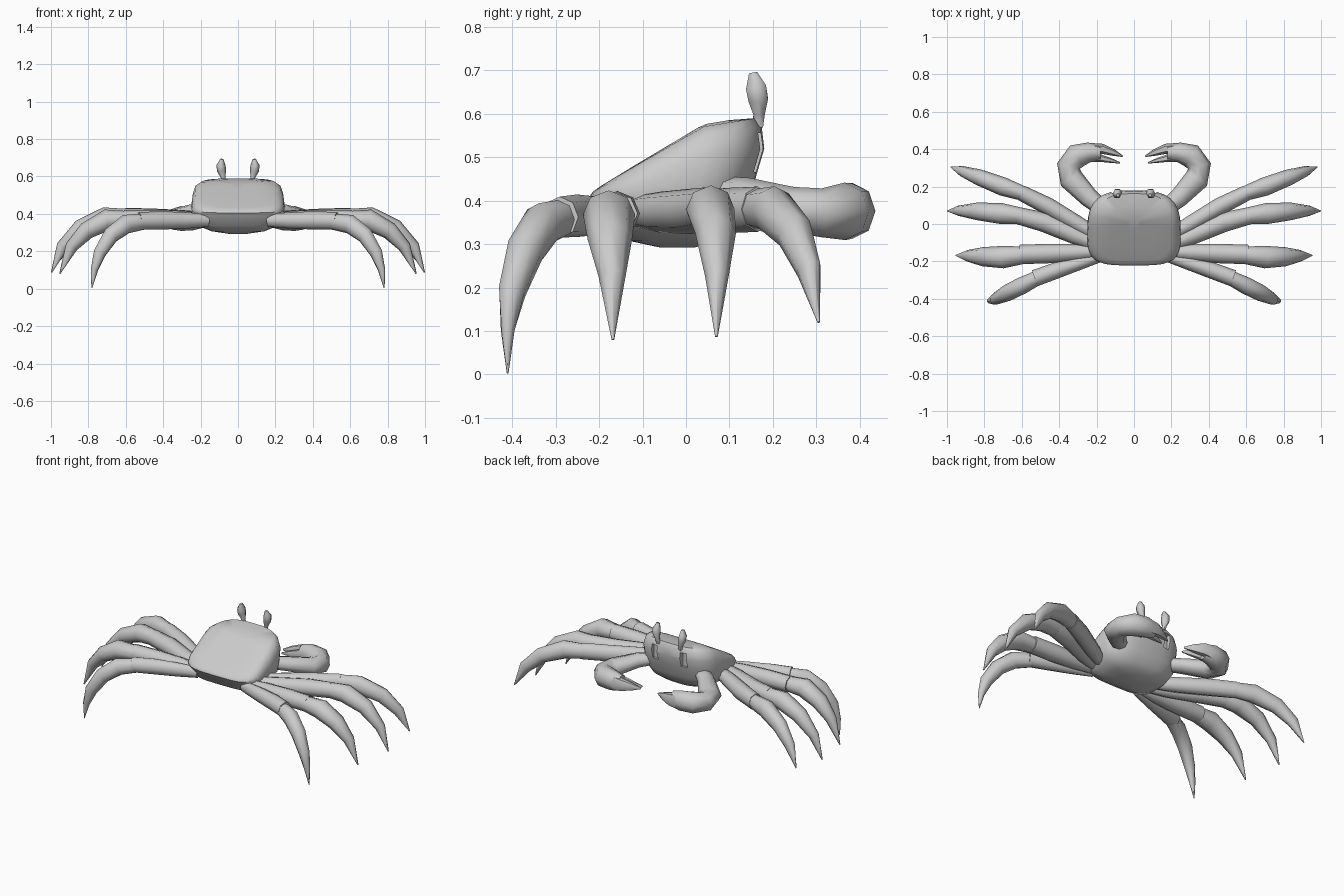
import bpy, bmesh, math
from mathutils import Vector

grey = bpy.data.materials.new("shell grey")
grey.diffuse_color = (0.6, 0.6, 0.6, 1)


def finish(name, bm, mirror=True, angle=62):
    """Turn a bmesh into a shaded object, mirrored across x when paired."""
    bmesh.ops.recalc_face_normals(bm, faces=bm.faces)
    me = bpy.data.meshes.new(name)
    bm.to_mesh(me)
    bm.free()
    me.materials.append(grey)
    ob = bpy.data.objects.new(name, me)
    bpy.context.collection.objects.link(ob)
    bpy.ops.object.select_all(action='DESELECT')
    ob.select_set(True)
    bpy.context.view_layer.objects.active = ob
    if mirror:
        ob.modifiers.new("Mirror", 'MIRROR').use_mirror_merge = False
    bpy.ops.object.shade_smooth_by_angle(angle=math.radians(angle))
    return ob


def skin(bm, rings):
    """Bridge closed rings of equal count and cap both ends."""
    n = len(rings[0])
    for a, b in zip(rings, rings[1:]):
        for i in range(n):
            j = (i + 1) % n
            bm.faces.new((a[i], a[j], b[j], b[i]))
    bm.faces.new(rings[0])
    bm.faces.new(rings[-1])


def limb(name, stations, sides=8, up=(0, 0, 1)):
    """Tapered tube; each station is x, y, z, side radius, upright radius."""
    bm = bmesh.new()
    pts = [Vector(s[:3]) for s in stations]
    rings = []
    for k, s in enumerate(stations):
        t = (pts[min(k + 1, len(pts) - 1)] - pts[max(k - 1, 0)]).normalized()
        side = t.cross(Vector(up)).normalized()
        top = side.cross(t)
        ring = []
        for i in range(sides):
            a = 2 * math.pi * i / sides
            ring.append(bm.verts.new(pts[k] + side * math.cos(a) * s[3] + top * math.sin(a) * s[4]))
        rings.append(ring)
    skin(bm, rings)
    return finish(name, bm)


def shell_top(y):
    """Height of the sloping back along y."""
    if y < 0.04:
        return 0.42 + (y + 0.22) * 0.155 / 0.26
    return 0.575 + (y - 0.04) * 0.02 / 0.12


# Body: rounded rectangular rings. half width, rear y, front y, height
# (belly rings have an absolute height, upper rings a share of the back slope)
def body_ring(bm, hw, y0, y1, h, upper, n=32):
    ring = []
    for i in range(n):
        a = 2 * math.pi * i / n
        c, s = math.cos(a), math.sin(a)
        e = 0.68 if s > 0 else 0.52     # squarer corners at the rear
        x = hw * math.copysign(abs(c) ** e, c)
        y = (y0 + y1) / 2 + (y1 - y0) / 2 * math.copysign(abs(s) ** e, s)
        z = 0.40 + h * (shell_top(y) - 0.40) if upper else h
        ring.append(bm.verts.new((x, y, z)))
    return ring


bm = bmesh.new()
skin(bm, [body_ring(bm, *r) for r in (
    (0.04, -0.06, 0.02, 0.292, False),
    (0.14, -0.13, 0.08, 0.307, False),
    (0.21, -0.18, 0.115, 0.335, False),
    (0.245, -0.21, 0.145, 0.39, False),
    (0.25, -0.222, 0.162, 0.3, True),
    (0.245, -0.22, 0.18, 0.6, True),
    (0.23, -0.214, 0.174, 0.86, True),
    (0.20, -0.195, 0.163, 0.97, True),
    (0.12, -0.12, 0.10, 1.0, True),
    (0.03, -0.03, 0.03, 1.0, True))])
body = finish("body", bm, mirror=False, angle=45)

# Shallow upright sockets in the face, below the eyes
for sx in (-1, 1):
    bpy.ops.mesh.primitive_cube_add(size=1, location=(sx * 0.1, 0.18, 0.51))
    cutter = bpy.context.object
    cutter.name = "socket_cutter"
    cutter.scale = (0.04, 0.07, 0.09)
    cutter.hide_render = True
    cutter.data.materials.append(grey)
    mod = body.modifiers.new("Socket", 'BOOLEAN')
    mod.operation = 'DIFFERENCE'
    mod.object = cutter
    bpy.context.view_layer.objects.active = body
    bpy.ops.object.modifier_apply(modifier=mod.name)
    bpy.data.objects.remove(cutter)
bpy.ops.object.select_all(action='DESELECT')
body.select_set(True)
bpy.ops.object.shade_smooth_by_angle(angle=math.radians(45))

# Eyes on short stalks
limb("eye", [
    (0.076, 0.165, 0.57, 0.013, 0.014),
    (0.08, 0.168, 0.598, 0.013, 0.015),
    (0.088, 0.166, 0.632, 0.025, 0.026),
    (0.091, 0.161, 0.66, 0.024, 0.027),
    (0.086, 0.154, 0.693, 0.009, 0.011)], sides=6, up=(0, 1, 0))

# Walking legs: upper and lower segments, front pair to rear pair
limb("front_leg_upper", [
    (0.18, -0.07, 0.375, 0.032, 0.035),
    (0.30, 0.00, 0.375, 0.043, 0.046),
    (0.46, 0.095, 0.377, 0.047, 0.052),
    (0.60, 0.165, 0.38, 0.042, 0.052)])
limb("front_leg_lower", [
    (0.57, 0.155, 0.38, 0.037, 0.046),
    (0.70, 0.20, 0.378, 0.05, 0.056),
    (0.83, 0.25, 0.325, 0.043, 0.047),
    (0.92, 0.283, 0.24, 0.028, 0.036),
    (0.98, 0.305, 0.12, 0.003, 0.003)])
limb("second_leg_upper", [
    (0.18, -0.12, 0.375, 0.032, 0.035),
    (0.32, -0.06, 0.373, 0.047, 0.047),
    (0.48, 0.01, 0.375, 0.053, 0.052),
    (0.62, 0.045, 0.38, 0.046, 0.05)])
limb("second_leg_lower", [
    (0.58, 0.04, 0.38, 0.042, 0.046),
    (0.71, 0.056, 0.38, 0.056, 0.056),
    (0.84, 0.068, 0.325, 0.047, 0.047),
    (0.94, 0.071, 0.225, 0.027, 0.032),
    (0.997, 0.07, 0.087, 0.003, 0.003)])
limb("third_leg_upper", [
    (0.18, -0.15, 0.37, 0.032, 0.035),
    (0.30, -0.152, 0.37, 0.045, 0.046),
    (0.46, -0.158, 0.37, 0.052, 0.052),
    (0.61, -0.163, 0.37, 0.052, 0.05)])
limb("third_leg_lower", [
    (0.57, -0.165, 0.37, 0.044, 0.044),
    (0.70, -0.177, 0.368, 0.06, 0.057),
    (0.81, -0.175, 0.31, 0.051, 0.047),
    (0.89, -0.17, 0.225, 0.031, 0.034),
    (0.953, -0.168, 0.08, 0.003, 0.003)])
limb("rear_leg_upper", [
    (0.16, -0.17, 0.365, 0.026, 0.034),
    (0.28, -0.205, 0.365, 0.036, 0.044),
    (0.42, -0.25, 0.365, 0.044, 0.049),
    (0.53, -0.29, 0.362, 0.045, 0.047)])
limb("rear_leg_lower", [
    (0.50, -0.28, 0.36, 0.038, 0.043),
    (0.60, -0.33, 0.345, 0.046, 0.052),
    (0.68, -0.37, 0.285, 0.044, 0.046),
    (0.74, -0.40, 0.19, 0.032, 0.036),
    (0.768, -0.41, 0.10, 0.016, 0.02),
    (0.782, -0.41, 0.003, 0.002, 0.002)])

# Claw arms curling inward into broad hands, each with two pincer fingers
limb("claw", [
    (0.16, 0.075, 0.42, 0.042, 0.036),
    (0.24, 0.14, 0.41, 0.052, 0.043),
    (0.335, 0.24, 0.38, 0.066, 0.052),
    (0.35, 0.31, 0.372, 0.063, 0.056),
    (0.305, 0.365, 0.375, 0.066, 0.066),
    (0.24, 0.383, 0.376, 0.053, 0.064),
    (0.18, 0.382, 0.375, 0.043, 0.048)])
limb("outer_finger", [
    (0.24, 0.40, 0.375, 0.034, 0.05),
    (0.17, 0.402, 0.375, 0.027, 0.04),
    (0.11, 0.382, 0.37, 0.018, 0.024),
    (0.06, 0.362, 0.365, 0.004, 0.005)], sides=6)
limb("inner_finger", [
    (0.25, 0.362, 0.375, 0.03, 0.045),
    (0.18, 0.352, 0.37, 0.02, 0.032),
    (0.13, 0.341, 0.365, 0.014, 0.02),
    (0.075, 0.327, 0.36, 0.004, 0.005)], sides=6)
